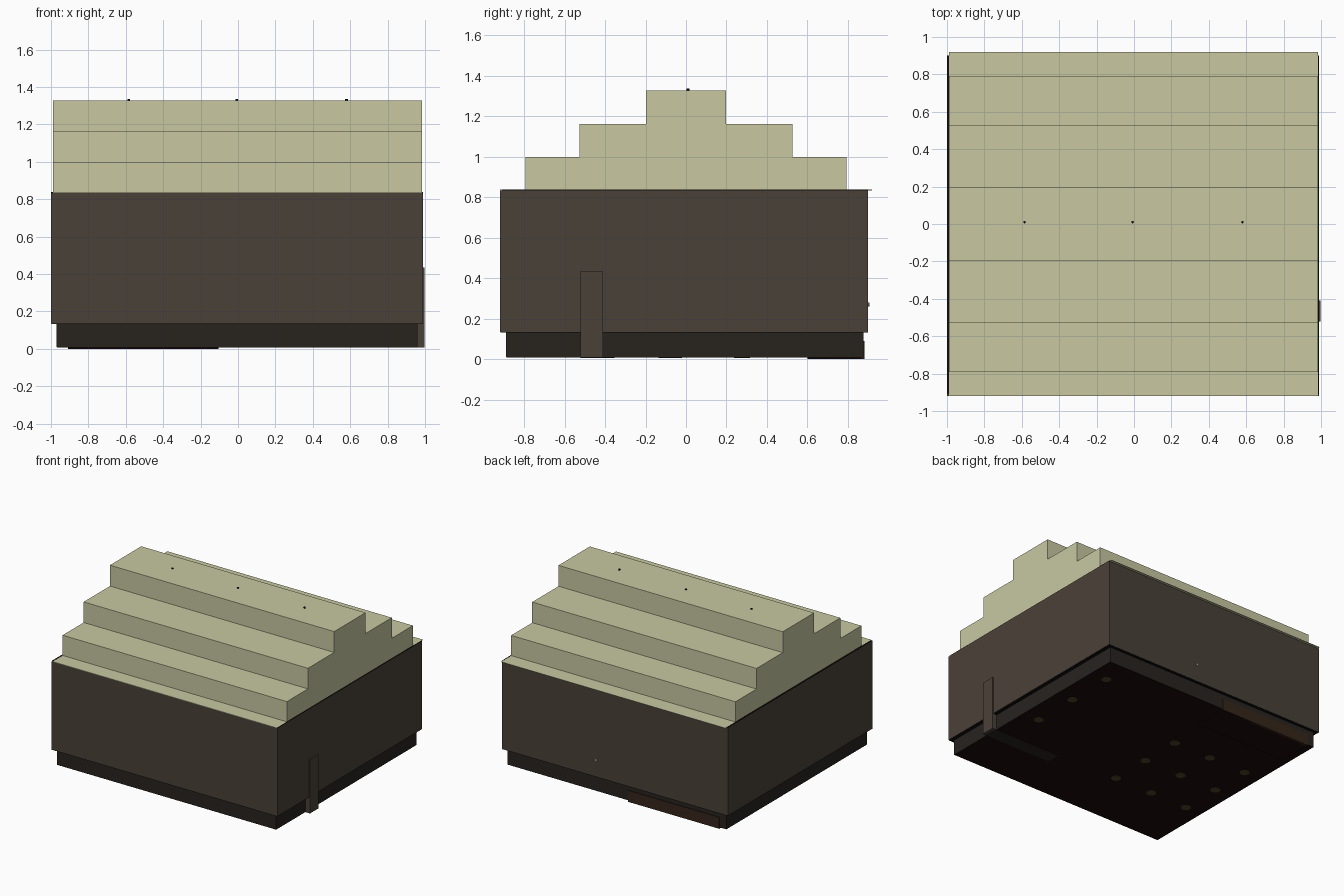
import bpy, bmesh

if "Cube" in bpy.data.objects:
    bpy.data.objects.remove(bpy.data.objects["Cube"])


def material(name, hex_code):
    # sRGB hex to linear viewport colour
    def lin(v):
        return v / 12.92 if v <= 0.04045 else ((v + 0.055) / 1.055) ** 2.4
    m = bpy.data.materials.new(name)
    rgb = [lin(int(hex_code[i:i + 2], 16) / 255) for i in (0, 2, 4)]
    m.diffuse_color = (*rgb, 1)
    m.use_nodes = True
    m.node_tree.nodes["Principled BSDF"].inputs["Base Color"].default_value = m.diffuse_color
    return m


WALL = material("wall_brown", "4a4138")
BASE = material("base_dark", "27231f")
ROOF = material("roof_cream", "c8c8a2")
FLOOR = material("floor_dark_red", "1a0a0b")
PLATE = material("plate_brown", "35261a")
BLACK = material("black", "100e0d")
SPOT = material("spot_olive", "4f4228")
PALE = material("pale_grey", "a8a49c")


def finish(name, bm, mat):
    bmesh.ops.recalc_face_normals(bm, faces=bm.faces)
    me = bpy.data.meshes.new(name)
    bm.to_mesh(me)
    bm.free()
    me.materials.append(mat)
    ob = bpy.data.objects.new(name, me)
    bpy.context.collection.objects.link(ob)
    return ob


def box(name, x, y, z, mat):
    bm = bmesh.new()
    bmesh.ops.create_cube(bm, size=1)
    for v in bm.verts:
        v.co = [r[0] if c < 0 else r[1] for c, r in zip(v.co, (x, y, z))]
    return finish(name, bm, mat)


def prism(name, profile, x0, x1, mat):
    # Extrude a closed (y, z) profile along x
    bm = bmesh.new()
    face = bm.faces.new([bm.verts.new((x0, y, z)) for y, z in profile])
    ext = bmesh.ops.extrude_face_region(bm, geom=[face])["geom"]
    moved = [g for g in ext if isinstance(g, bmesh.types.BMVert)]
    bmesh.ops.translate(bm, verts=moved, vec=(x1 - x0, 0, 0))
    return finish(name, bm, mat)


def disc(name, centre, radius, depth, mat, sides=16, rot=(0, 0, 0)):
    bm = bmesh.new()
    bmesh.ops.create_cone(bm, cap_ends=True, segments=sides, radius1=radius,
                          radius2=radius, depth=depth)
    ob = finish(name, bm, mat)
    ob.location = centre
    ob.rotation_euler = rot
    return ob


# Main body and recessed base
box("body_walls", (-1, 0.99), (-0.919, 0.9), (0.135, 0.834), WALL)
box("body_underside", (-0.998, 0.988), (-0.917, 0.898), (0.132, 0.135), BLACK)
box("base", (-0.97, 0.96), (-0.89, 0.876), (0.01, 0.134), BASE)
box("floor_panel", (-0.968, 0.958), (-0.888, 0.874), (0.008, 0.012), FLOOR)

# Ledge and dark side rims around the roof
box("roof_ledge", (-0.99, 0.985), (-0.919, 0.92), (0.834, 0.837), ROOF)
for side, x in (("left", (-1, -0.99)), ("right", (0.985, 0.99))):
    box(side + "_rim", x, (-0.91, 0.9), (0.834, 0.838), BLACK)

# Stepped roof from one mirrored half profile
half = [(0.792, 0.836), (0.792, 0.998), (0.527, 0.998), (0.527, 1.162),
        (0.197, 1.162), (0.197, 1.328)]
prism("stepped_roof", half + [(-y, z) for y, z in reversed(half)],
      -0.99, 0.985, ROOF)

# Small studs along the ridge
for i, x in enumerate((-0.585, -0.007, 0.58)):
    disc(f"ridge_stud_{i}", (x, 0.01, 1.33), 0.007, 0.012, BLACK, 8)

# Strap on the right wall that wraps under the base
strap_y = (-0.52, -0.41)
box("strap_upper", (0.985, 0.998), strap_y, (0.13, 0.435), WALL)
box("strap_lower", (0.95, 0.998), strap_y, (0.007, 0.137), WALL)
box("strap_bottom", (0.376, 0.97), strap_y, (0.006, 0.012), BASE)

# Plate on the lower back edge that wraps under the floor
box("back_plate", (-0.91, -0.105), (0.865, 0.882), (0, 0.09), PLATE)
box("back_plate_bottom", (-0.91, -0.105), (0.6, 0.88), (0, 0.01), FLOOR)

# Tiny pin on the back wall
disc("back_pin", (0.16, 0.9, 0.27), 0.009, 0.012, PALE, 10, (1.5708, 0, 0))

# Round spots under the floor: one row and one 3 x 3 grid
spots = [(0.82, y) for y in (0.665, 0.28, -0.1)]
spots += [(x, y) for x in (-0.157, -0.49, -0.82) for y in (0.275, -0.057, -0.39)]
for i, (x, y) in enumerate(spots):
    disc(f"floor_spot_{i}", (x, y, 0.0085), 0.037, 0.005, SPOT)
